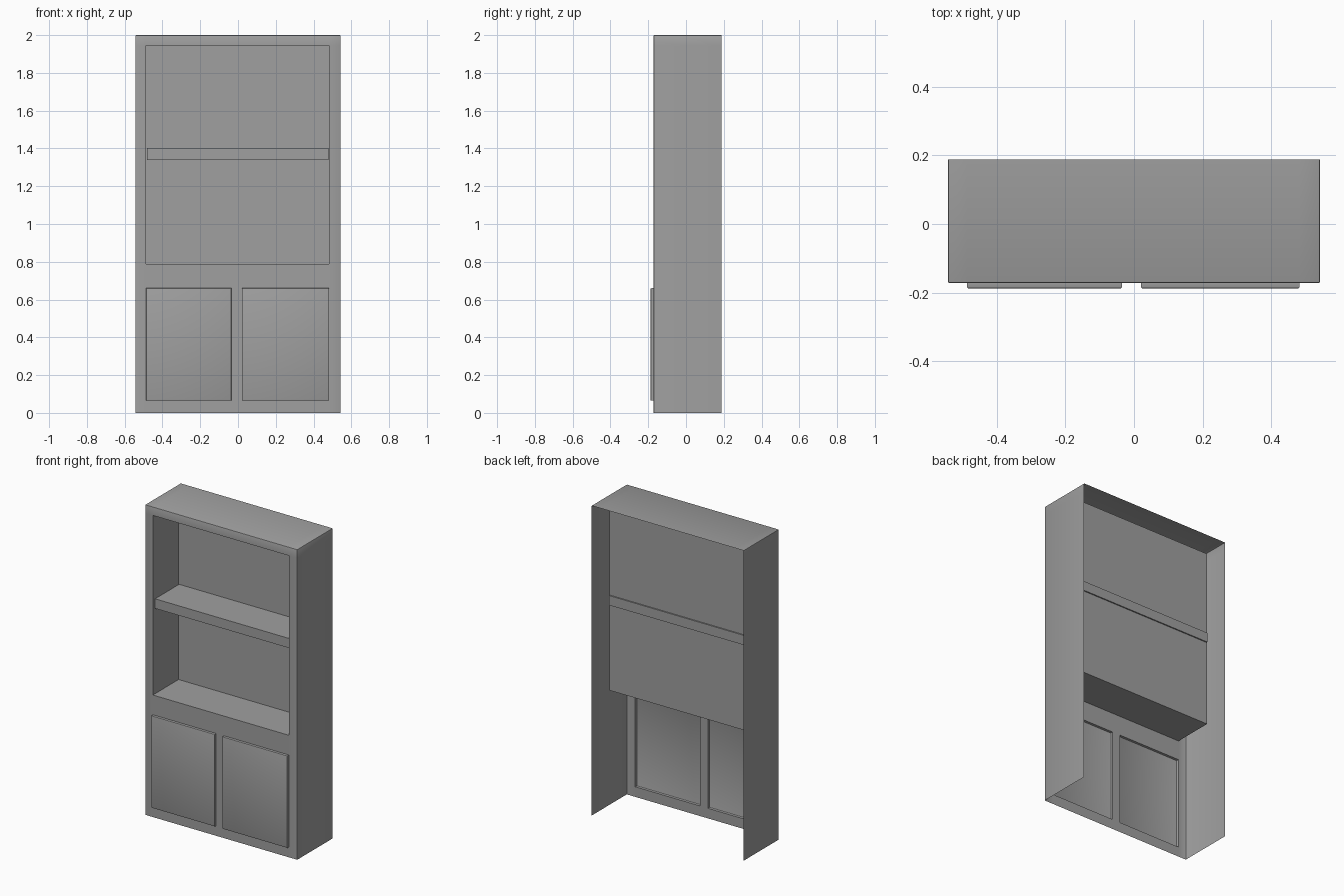
import bpy
import bmesh
from mathutils import Vector

cube = bpy.data.objects.get("Cube")
if cube:
    bpy.data.objects.remove(cube)

grey = bpy.data.materials.new("plain grey")
grey.use_nodes = True
colour = (0.35, 0.35, 0.35, 1)
grey.diffuse_color = colour
grey.node_tree.nodes["Principled BSDF"].inputs["Base Color"].default_value = colour

FRONT, BACK = -0.172, 0.188
DOOR_FRONT, RECESS_BACK = -0.188, 0.09
XS = [-0.543, -0.487, -0.035, 0.02, 0.483, 0.543]
ZS = [0, 0.065, 0.66, 0.787, 1.945, 2]


def add_object(name, bm):
    mesh = bpy.data.meshes.new(name)
    bm.to_mesh(mesh)
    bm.free()
    mesh.materials.append(grey)
    obj = bpy.data.objects.new(name, mesh)
    bpy.context.collection.objects.link(obj)
    bpy.ops.object.select_all(action='DESELECT')
    obj.select_set(True)
    bpy.context.view_layer.objects.active = obj
    bpy.ops.object.shade_smooth_by_angle()
    return obj


def push(bm, faces, y):
    """Extrude a region of the front to the depth y, without a cap left behind."""
    geom = bmesh.ops.extrude_face_region(bm, geom=faces)["geom"]
    for v in geom:
        if isinstance(v, bmesh.types.BMVert):
            v.co.y = y
    left = [f for f in faces if f.is_valid]
    if left:
        bmesh.ops.delete(bm, geom=left, context='FACES_ONLY')


# Front face as a grid of panels
bm = bmesh.new()
rows = [[bm.verts.new((x, FRONT, z)) for x in XS] for z in ZS]
cells = {}
for r in range(len(ZS) - 1):
    for c in range(len(XS) - 1):
        cells[c, r] = bm.faces.new((rows[r][c], rows[r][c + 1],
                                    rows[r + 1][c + 1], rows[r + 1][c]))

# Side walls and top, open at the back and underneath
outline = [e for e in bm.edges if e.is_boundary and max(v.co.z for v in e.verts) > 0]
walls = bmesh.ops.extrude_edge_only(bm, edges=outline)["geom"]
for v in walls:
    if isinstance(v, bmesh.types.BMVert):
        v.co.y = BACK

# Two raised doors and the display recess
push(bm, [cells[1, 1]], DOOR_FRONT)
push(bm, [cells[3, 1]], DOOR_FRONT)
push(bm, [cells[c, 3] for c in (1, 2, 3)], RECESS_BACK)

bmesh.ops.recalc_face_normals(bm, faces=bm.faces)
bm.normal_update()
if cells[0, 0].normal.y > 0:
    bmesh.ops.reverse_faces(bm, faces=bm.faces)

# Soften the outer corners and the door rims
rims = []
for e in bm.edges:
    if len(e.link_faces) == 2 and e.calc_face_angle() > 1:
        mid = (e.verts[0].co + e.verts[1].co) / 2
        if abs(mid.x) > 0.54 or mid.z > 1.99 or mid.y < -0.185:
            rims.append(e)
bmesh.ops.bevel(bm, geom=rims, offset=0.005, segments=2, profile=0.5, affect='EDGES')
add_object("cabinet_body", bm)

# Shelf across the recess
bm = bmesh.new()
low, high = Vector((-0.483, -0.155, 1.34)), Vector((0.48, 0.098, 1.402))
bmesh.ops.create_cube(bm, size=1)
for v in bm.verts:
    v.co = Vector([a + (b - a) * (t + 0.5) for a, b, t in zip(low, high, v.co)])
add_object("shelf", bm)
